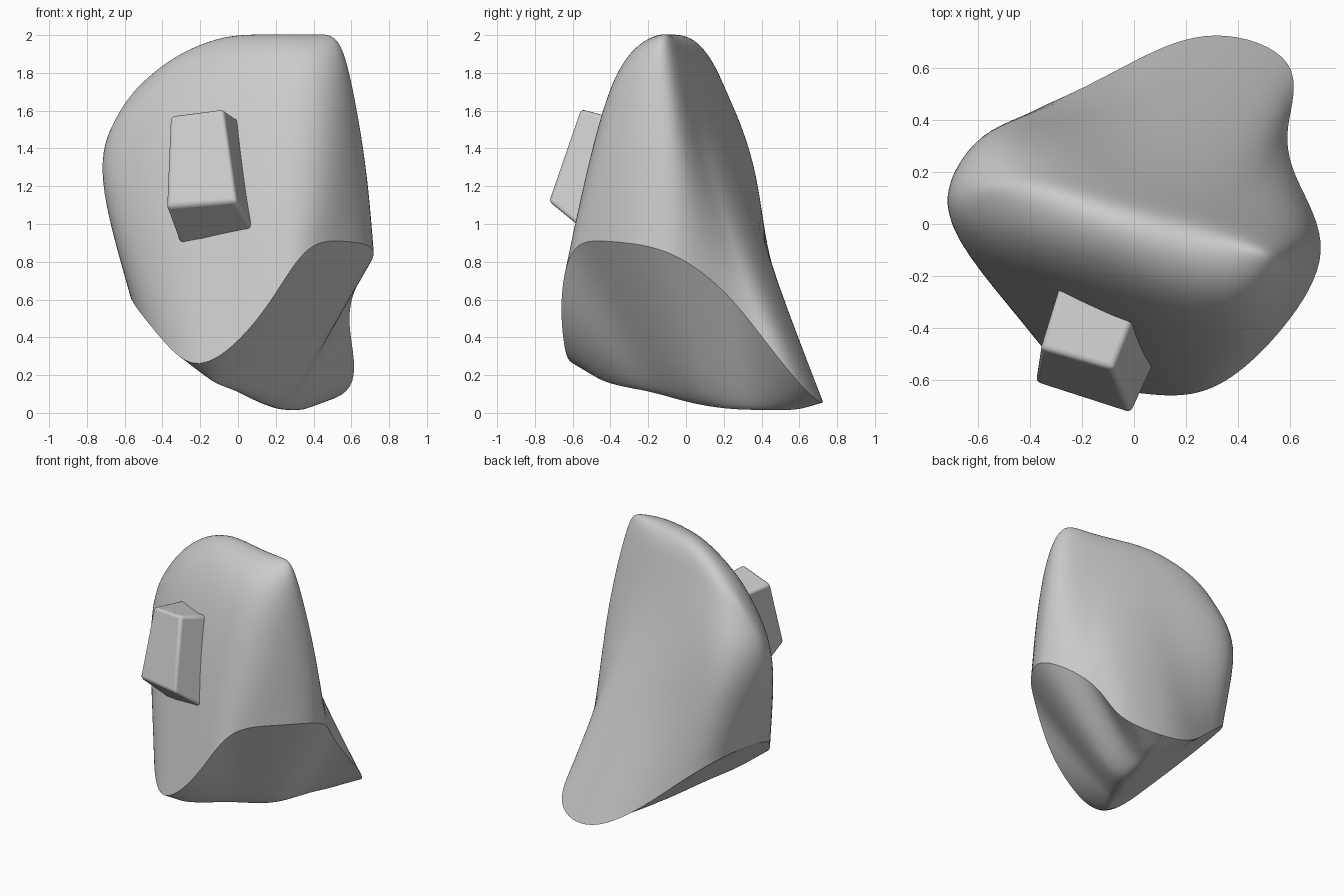
import bpy
import bmesh
from mathutils import Vector

cube = bpy.data.objects.get("Cube")
if cube:
    bpy.data.objects.remove(cube, do_unlink=True)

stone = bpy.data.materials.new("stone_grey")
stone.use_nodes = True
grey = (0.6, 0.6, 0.6, 1)
stone.diffuse_color = grey
stone.node_tree.nodes["Principled BSDF"].inputs["Base Color"].default_value = grey


def make_object(name, bm, angle):
    bmesh.ops.recalc_face_normals(bm, faces=bm.faces)
    mesh = bpy.data.meshes.new(name)
    bm.to_mesh(mesh)
    bm.free()
    mesh.materials.append(stone)
    obj = bpy.data.objects.new(name, mesh)
    bpy.context.collection.objects.link(obj)
    bpy.ops.object.select_all(action="DESELECT")
    obj.select_set(True)
    bpy.context.view_layer.objects.active = obj
    bpy.ops.object.shade_smooth_by_angle(angle=angle)
    return obj


# Sharp rim where the sides meet the underside
rim = [Vector(p) for p in (
    (-.24, -.61, .2), (0, -.65, .36), (.2, -.67, .62), (.37, -.61, .92), (.58, -.41, .91),
    (.78, -.1, .88), (.61, .18, .68), (.57, .36, .46), (.67, .64, .09), (.3, .77, .02),
    (0, .63, .18), (-.25, .49, .41), (-.55, .38, .66), (-.6, -.1, .63), (-.43, -.39, .42))]
count = len(rim)

# Waist and shoulder outlines seen from above
waist_xy = ((-.42, -.29), (-.1, -.44), (.15, -.53), (.43, -.53), (.6, -.34),
            (.72, -.07), (.62, .03), (.45, .09), (.3, .16), (.1, .24),
            (-.1, .3), (-.36, .39), (-.63, .42), (-.82, .12), (-.7, -.1))
shoulder_xy = ((-.4, -.15), (-.1, -.26), (.12, -.36), (.4, -.42), (.57, -.28),
               (.61, -.12), (.54, -.05), (.4, 0), (.25, .04), (.1, .08),
               (-.1, .13), (-.34, .2), (-.54, .23), (-.69, .12), (-.58, -.02))


def slope(x, top, drop):
    """Height that falls away towards the low end of the ridge."""
    return top - drop * min(0, x) ** 2


waist = [Vector((x, y, 1.3)) for x, y in waist_xy]
shoulder = [Vector((x, y, slope(x, 1.82, .6))) for x, y in shoulder_xy]


def ridge(p):
    x = p.x * .8
    return Vector((x, .01 - .27 * x, slope(x, 2.14, 1.4)))


crown = [p.lerp(ridge(p), .6) for p in shoulder]

# Keel running under the stone from the front point, over the foot, to the tail
front_point = Vector((-.24, -.61, .23))
foot = Vector((.2, .1, -.05))
tail = Vector((.37, .72, .03))


def keel(i):
    s = i / 9 if i <= 9 else (count - i) / (count - 9)
    if s < .55:
        return front_point.lerp(foot, .2 + .8 * s / .55)
    return foot.lerp(tail, .85 * (s - .55) / .45)


belly = [p.lerp(keel(i), .5) for i, p in enumerate(rim)]
bottom = [p.lerp(keel(i), .93) for i, p in enumerate(rim)]

# Loft all rings from the bottom to the crown
bm = bmesh.new()
rings = [[bm.verts.new(p) for p in ring]
         for ring in (bottom, belly, rim, waist, shoulder, crown)]
for low, high in zip(rings, rings[1:]):
    for i in range(count):
        j = (i + 1) % count
        bm.faces.new((low[i], low[j], high[j], high[i]))
for ids in ((13, 14, 12), (14, 0, 11, 12), (0, 1, 10, 11), (1, 2, 9, 10),
            (2, 3, 8, 9), (3, 4, 7, 8), (4, 5, 6, 7)):
    bm.faces.new([rings[-1][i] for i in ids])
for ids in ((0, 1, 14), (1, 2, 3, 13, 14), (3, 4, 12, 13),
            (4, 5, 6, 11, 12), (6, 7, 10, 11), (7, 8, 9, 10)):
    bm.faces.new([rings[0][i] for i in ids])

crease = bm.edges.layers.float.new("crease_edge")
for i in range(count):
    edge = bm.edges.get((rings[2][i], rings[2][(i + 1) % count]))
    edge[crease] = 1
    edge.smooth = False
body = make_object("stone_body", bm, 3.1)
sub = body.modifiers.new("smooth_form", "SUBSURF")
sub.levels = sub.render_levels = 3

# Tapered block set into the front face
bm = bmesh.new()
front = [(-.36, -.48, 1.57), (-.08, -.56, 1.61), (-.01, -.73, 1.12), (-.38, -.61, 1.09)]
back = [(-.28, -.22, 1.55), (.02, -.31, 1.54), (.11, -.47, .91), (-.28, -.33, .82)]
f = [bm.verts.new(p) for p in front]
b = [bm.verts.new(p) for p in back]
bm.faces.new(f)
bm.faces.new(b[::-1])
for i in range(4):
    j = (i + 1) % 4
    bm.faces.new((f[i], b[i], b[j], f[j]))
block = make_object("front_block", bm, .6)
bevel = block.modifiers.new("soft_edges", "BEVEL")
bevel.width = .02
bevel.segments = 3
